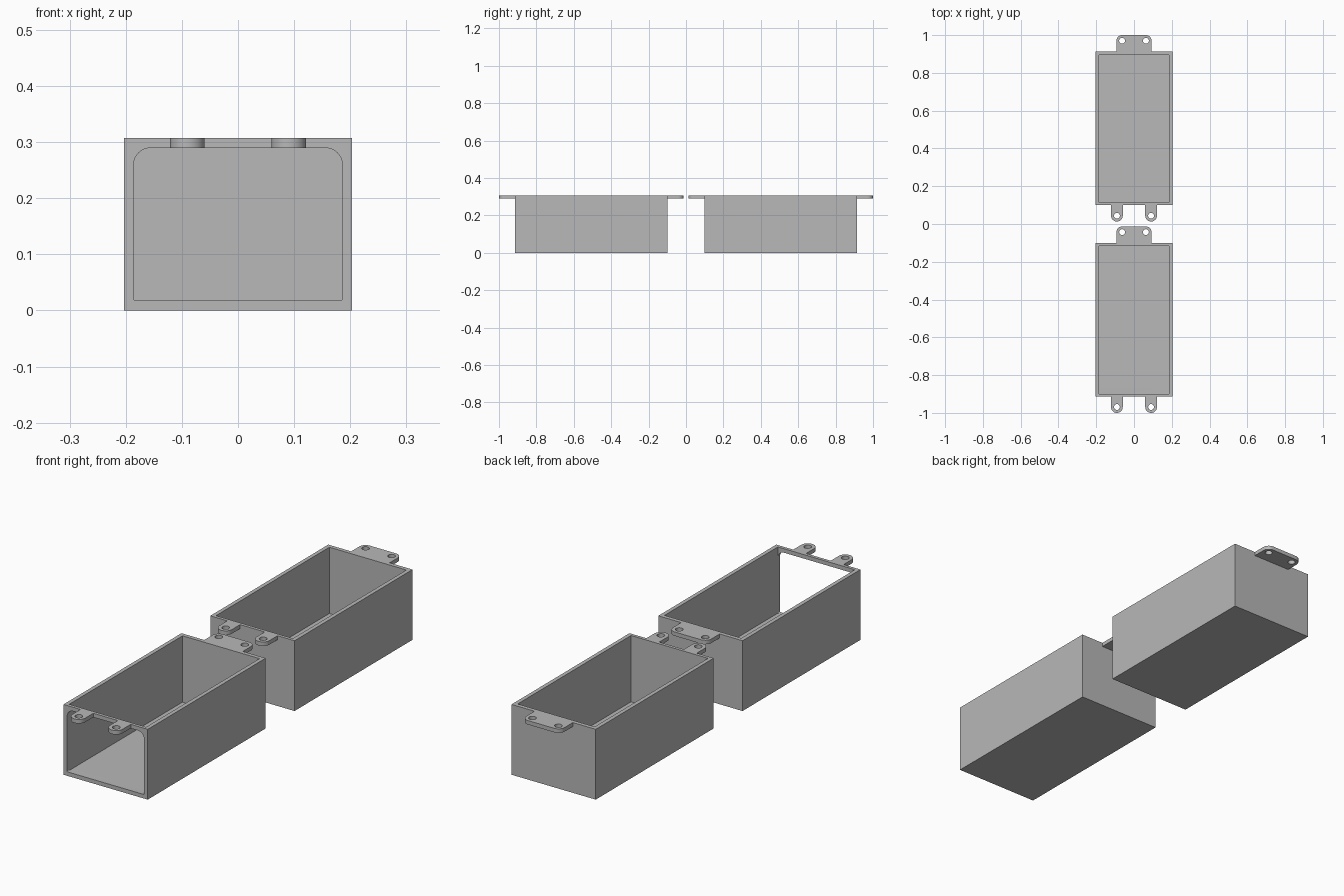
import bpy, bmesh, math
from mathutils import Matrix, Vector

if "Cube" in bpy.data.objects:
    bpy.data.objects.remove(bpy.data.objects["Cube"])

W, H, T = 0.2035, 0.307, 0.0175      # half width, height, wall thickness
Y0, Y1, TAB = 0.0995, 0.9135, 0.0865  # box ends, tab length
FRONT_WALL = 0.014

grey = bpy.data.materials.new("light_grey")
grey.diffuse_color = (0.48, 0.48, 0.48, 1)
grey.use_nodes = True
grey.node_tree.nodes["Principled BSDF"].inputs["Base Color"].default_value = grey.diffuse_color


def arc(cx, cy, r, a0, a1, n=10):
    """Points on an arc, angles in degrees."""
    return [(cx + r * math.cos(math.radians(a0 + (a1 - a0) * i / n)),
             cy + r * math.sin(math.radians(a0 + (a1 - a0) * i / n))) for i in range(n + 1)]


def prism(name, outline, lo, hi, upright=False):
    """Extrude an outline along z, or along y when upright."""
    bm = bmesh.new()
    face = bm.faces.new([bm.verts.new((x, y, lo)) for x, y in outline])
    ext = bmesh.ops.extrude_face_region(bm, geom=[face])["geom"]
    bmesh.ops.translate(bm, vec=Vector((0, 0, hi - lo)),
                        verts=[g for g in ext if isinstance(g, bmesh.types.BMVert)])
    if upright:
        bm.transform(Matrix(((1, 0, 0, 0), (0, 0, 1, 0), (0, 1, 0, 0), (0, 0, 0, 1))))
    bmesh.ops.recalc_face_normals(bm, faces=bm.faces)
    mesh = bpy.data.meshes.new(name)
    bm.to_mesh(mesh)
    bm.free()
    mesh.materials.append(grey)
    ob = bpy.data.objects.new(name, mesh)
    bpy.context.collection.objects.link(ob)
    return ob


def rect(x0, x1, y0, y1):
    return [(x0, y0), (x1, y0), (x1, y1), (x0, y1)]


def cut(ob, cutters):
    """Subtract cutters, then remove them."""
    bpy.context.view_layer.objects.active = ob
    for c in cutters:
        mod = ob.modifiers.new("cut", "BOOLEAN")
        mod.operation, mod.solver, mod.object = "DIFFERENCE", "EXACT", c
        bpy.ops.object.modifier_apply(modifier=mod.name)
        bpy.data.objects.remove(c)


def hole(x, y):
    return prism("hole_cutter", arc(x, y, 0.0155, 0, 345, 23), H - 0.05, H + 0.05)


def smooth(ob):
    bpy.ops.object.select_all(action="DESELECT")
    ob.select_set(True)
    bpy.context.view_layer.objects.active = ob
    bpy.ops.object.shade_smooth_by_angle(angle=math.radians(30))


def build_box(label, dy):
    # Open-topped shell with a rounded window through the front wall
    shell = prism(label + "_shell", rect(-W, W, Y0 + dy, Y1 + dy), 0, H)
    xi, zt, r, s = W - T, H - T, 0.03, 0.003
    window = (arc(-xi + s, T + s, s, 180, 270, 3) + arc(xi - s, T + s, s, 270, 360, 3)
              + arc(xi - r, zt - r, r, 0, 90) + arc(-xi + r, zt - r, r, 90, 180))
    cut(shell, [prism("cavity_cutter", rect(-xi, xi, Y0 + FRONT_WALL + dy, Y1 - T + dy), T, H + 0.1),
                prism("window_cutter", window, Y0 - 0.05 + dy, Y0 + 0.05 + dy, upright=True)])
    parts = [shell]

    # Two rounded lugs at the front
    for side, x in (("left", -0.0905), ("right", 0.0905)):
        r = 0.031
        yc = Y0 - TAB + r + dy
        lug = prism(f"{label}_front_lug_{side}",
                    arc(x, yc, r, 180, 360, 20) + [(x + r, Y0 + dy), (x - r, Y0 + dy)], H - T, H)
        cut(lug, [hole(x, yc)])
        parts.append(lug)

    # One wide tab at the back with two holes
    hw, r, ye = 0.093, 0.03, Y1 + TAB + dy
    tab = prism(label + "_back_tab",
                [(-hw, Y1 + dy), (hw, Y1 + dy)] + arc(hw - r, ye - r, r, 0, 90)
                + arc(-hw + r, ye - r, r, 90, 180), H - T, H)
    cut(tab, [hole(x, ye - r) for x in (-hw + r, hw - r)])
    parts.append(tab)
    for p in parts:
        smooth(p)


build_box("rear_box", 0)
build_box("front_box", -Y0 - Y1)
